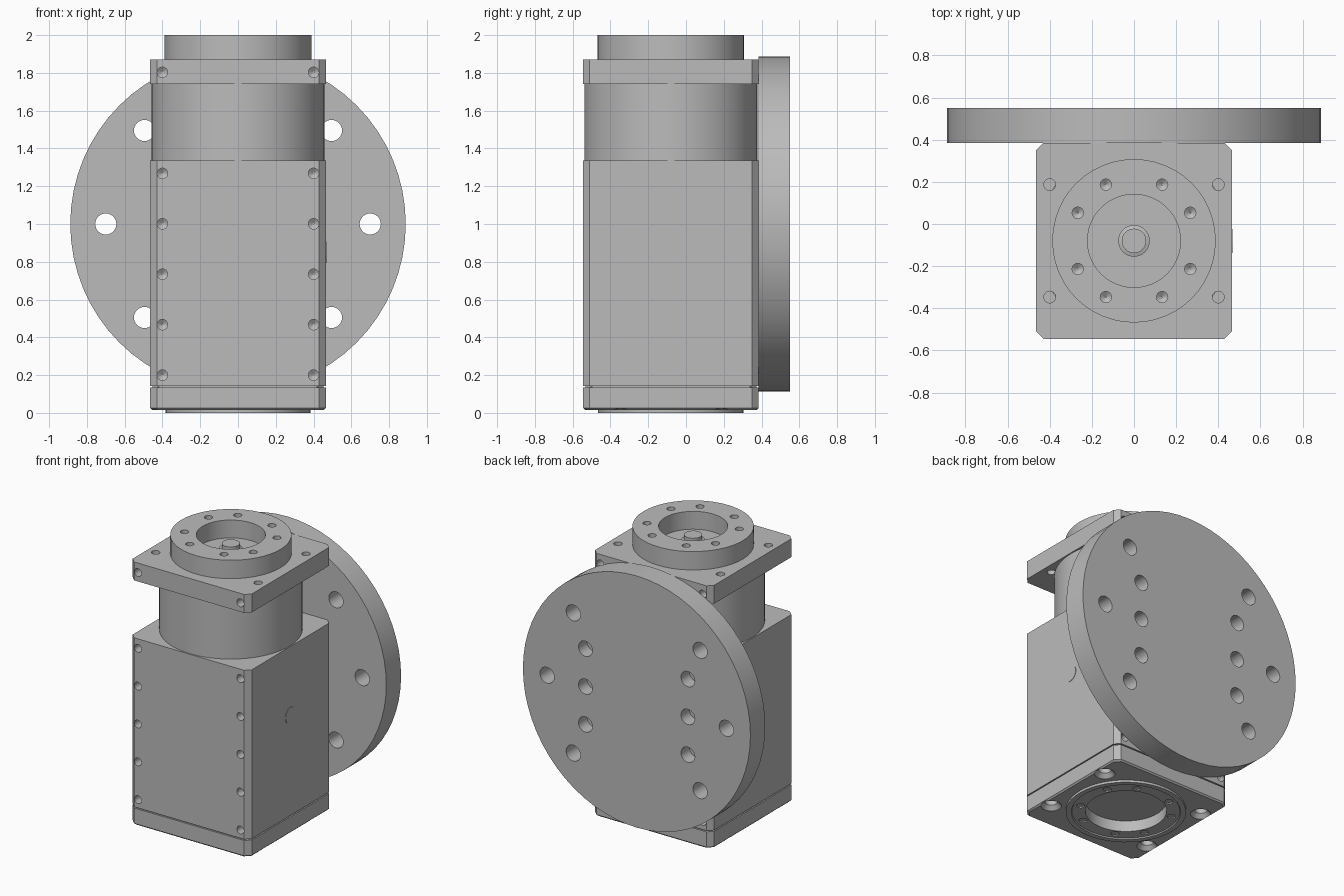
import bpy, bmesh
from math import cos, sin, pi, radians
from mathutils import Matrix, Vector

if "Cube" in bpy.data.objects:
    bpy.data.objects.remove(bpy.data.objects["Cube"], do_unlink=True)

steel = bpy.data.materials.new("machined grey")
steel.use_nodes = True
GREY = (0.5, 0.5, 0.5, 1)
steel.diffuse_color = GREY
steel.node_tree.nodes["Principled BSDF"].inputs["Base Color"].default_value = GREY

CY = -0.08            # y of the main axis
HALF = 0.465          # half width of the square housing
BOLT_X, PITCH = 0.4, 0.267
FACE = CY + HALF      # back face of the housing
parts = []


def stack(bm, rings):
    """Skin a chain of equal rings and close both ends."""
    loops = [[bm.verts.new(p) for p in ring] for ring in rings]
    faces = [bm.faces.new(loops[0][::-1]), bm.faces.new(loops[-1])]
    for a, b in zip(loops, loops[1:]):
        for i in range(len(a)):
            j = (i + 1) % len(a)
            faces.append(bm.faces.new((a[i], a[j], b[j], b[i])))
    bmesh.ops.recalc_face_normals(bm, faces=faces)


def lathe(bm, profile, origin=(0, 0, 0), axis=(0, 0, 1), sides=48):
    """Revolve (radius, height) points about an axis."""
    m = Matrix.Translation(origin) @ Vector((0, 0, 1)).rotation_difference(Vector(axis)).to_matrix().to_4x4()
    turn = [2 * pi * i / sides for i in range(sides)]
    stack(bm, [[m @ Vector((r * cos(t), r * sin(t), h)) for t in turn] for r, h in profile])


def prism(bm, levels, cut=0.035):
    """Square section with chamfered corners, one (half width, z) per level."""
    rings = []
    for h, z in levels:
        c = h - cut
        pts = [(h, -c), (h, c), (c, h), (-c, h), (-h, c), (-h, -c), (-c, -h), (c, -h)]
        rings.append([Vector((x, y + CY, z)) for x, y in pts])
    stack(bm, rings)


def finish(name, bm, cutter=None):
    def to_object(label, b):
        mesh = bpy.data.meshes.new(label)
        b.to_mesh(mesh)
        b.free()
        o = bpy.data.objects.new(label, mesh)
        bpy.context.collection.objects.link(o)
        return o
    ob = to_object(name, bm)
    ob.data.materials.append(steel)
    if cutter:
        tool = to_object(name + "_cutter", cutter)
        tool.data.materials.append(steel)
        tool.hide_render = True
        mod = ob.modifiers.new("holes", 'BOOLEAN')
        mod.operation, mod.solver, mod.object = 'DIFFERENCE', 'EXACT', tool
        bpy.context.view_layer.update()
        result = bpy.data.meshes.new_from_object(ob.evaluated_get(bpy.context.evaluated_depsgraph_get()))
        ob.modifiers.clear()
        ob.data = result
        bpy.data.objects.remove(tool, do_unlink=True)
    parts.append(ob)


def drill(bm, at, axis, r=0.028, depth=0.07):
    """Blind hole with a conical tip, entering along the axis."""
    lathe(bm, [(r, -0.02), (r, depth), (0.004, depth + r * 0.6)], at, axis, 16)


def side_holes(bm, heights):
    """Tapped holes on the front and back faces."""
    for z in heights:
        for x in (-BOLT_X, BOLT_X):
            drill(bm, (x, CY - HALF, z), (0, 1, 0))
            drill(bm, (x, FACE, z), (0, -1, 0))


def ring_holes(bm, z, up):
    """Eight tapped holes around a pilot ring."""
    a, b = PITCH / 2, PITCH
    for sx in (-1, 1):
        for sy in (-1, 1):
            for x, y in ((a, b), (b, a)):
                drill(bm, (sx * x, CY + sy * y, z), (0, 0, up), 0.027, 0.05)


corners = [(sx * BOLT_X, CY + sy * PITCH) for sx in (-1, 1) for sy in (-1, 1)]

# Main housing
bm, cut = bmesh.new(), bmesh.new()
prism(bm, [(HALF, 0.142), (HALF, 1.335)])
side_holes(cut, [0.2 + PITCH * i for i in range(5)])
finish("housing", bm, cut)

# Shallow round plug on the housing side
bm = bmesh.new()
lathe(bm, [(0.057, -0.01), (0.057, 0.003)], (HALF, CY, 0.85), (1, 0, 0), 24)
finish("side_plug", bm)

# Thin joint between housing and base plate
bm = bmesh.new()
prism(bm, [(HALF - 0.012, 0.125), (HALF - 0.012, 0.15)])
finish("joint", bm)

# Base plate with countersunk corner holes and a central bore
bm, cut = bmesh.new(), bmesh.new()
prism(bm, [(HALF - 0.01, 0.016), (HALF, 0.026), (HALF, 0.134)])
for x, y in corners:
    lathe(cut, [(0.066, 0), (0.066, 0.018), (0.04, 0.045), (0.04, 0.1)], (x, y, 0), sides=24)
lathe(cut, [(0.26, -0.02), (0.26, 0.085)], (0, CY, 0))
finish("base_plate", bm, cut)

# Bottom pilot ring, open in the middle
bm, cut = bmesh.new(), bmesh.new()
lathe(bm, [(0.385, 0.03), (0.385, 0), (0.35, 0), (0.345, 0.008), (0.2, 0.008)], (0, CY, 0))
lathe(cut, [(0.26, -0.02), (0.26, 0.06)], (0, CY, 0))
ring_holes(cut, 0.008, 1)
finish("bottom_ring", bm, cut)

# Round neck
bm = bmesh.new()
lathe(bm, [(0.458, 1.33), (0.458, 1.745)], (0, CY, 0), sides=64)
finish("neck", bm)

# Top plate with through holes in the corners
bm, cut = bmesh.new(), bmesh.new()
prism(bm, [(HALF, 1.74), (HALF, 1.87)])
side_holes(cut, [1.803])
for x, y in corners:
    lathe(cut, [(0.028, 1.7), (0.028, 1.9)], (x, y, 0), sides=16)
finish("top_plate", bm, cut)

# Top pilot ring with a recess
bm, cut = bmesh.new(), bmesh.new()
lathe(bm, [(0.388, 1.86), (0.388, 2), (0.221, 2), (0.221, 1.874)], (0, CY, 0))
ring_holes(cut, 2, -1)
finish("top_ring", bm, cut)

# Shaft stub in the recess
bm = bmesh.new()
lathe(bm, [(0.075, 1.865), (0.075, 1.905), (0.058, 1.91), (0.058, 1.94)], (0, CY, 0), sides=32)
finish("shaft_stub", bm)

# Large mounting disc on the back
THICK = 0.165
bm, cut = bmesh.new(), bmesh.new()
lathe(bm, [(0.888, 0), (0.888, THICK)], (0, FACE, 1), (0, 1, 0), 64)
for deg in (0, 45, 135, 180, 225, 315):
    t = radians(deg)
    lathe(cut, [(0.056, -0.03), (0.056, THICK + 0.03)],
          (0.7 * cos(t), FACE, 1 + 0.7 * sin(t)), (0, 1, 0), 24)
for x in (-BOLT_X, BOLT_X):
    for i in (-1, 0, 1):
        lathe(cut, [(0.03, -0.03), (0.03, 0.07), (0.054, 0.07), (0.054, THICK + 0.03)],
              (x, FACE, 1 + PITCH * i), (0, 1, 0), 24)
finish("mounting_disc", bm, cut)

# Smooth the round walls, keep edges crisp
bpy.ops.object.select_all(action='DESELECT')
for ob in parts:
    ob.select_set(True)
bpy.context.view_layer.objects.active = parts[0]
bpy.ops.object.shade_smooth_by_angle(angle=radians(30))
